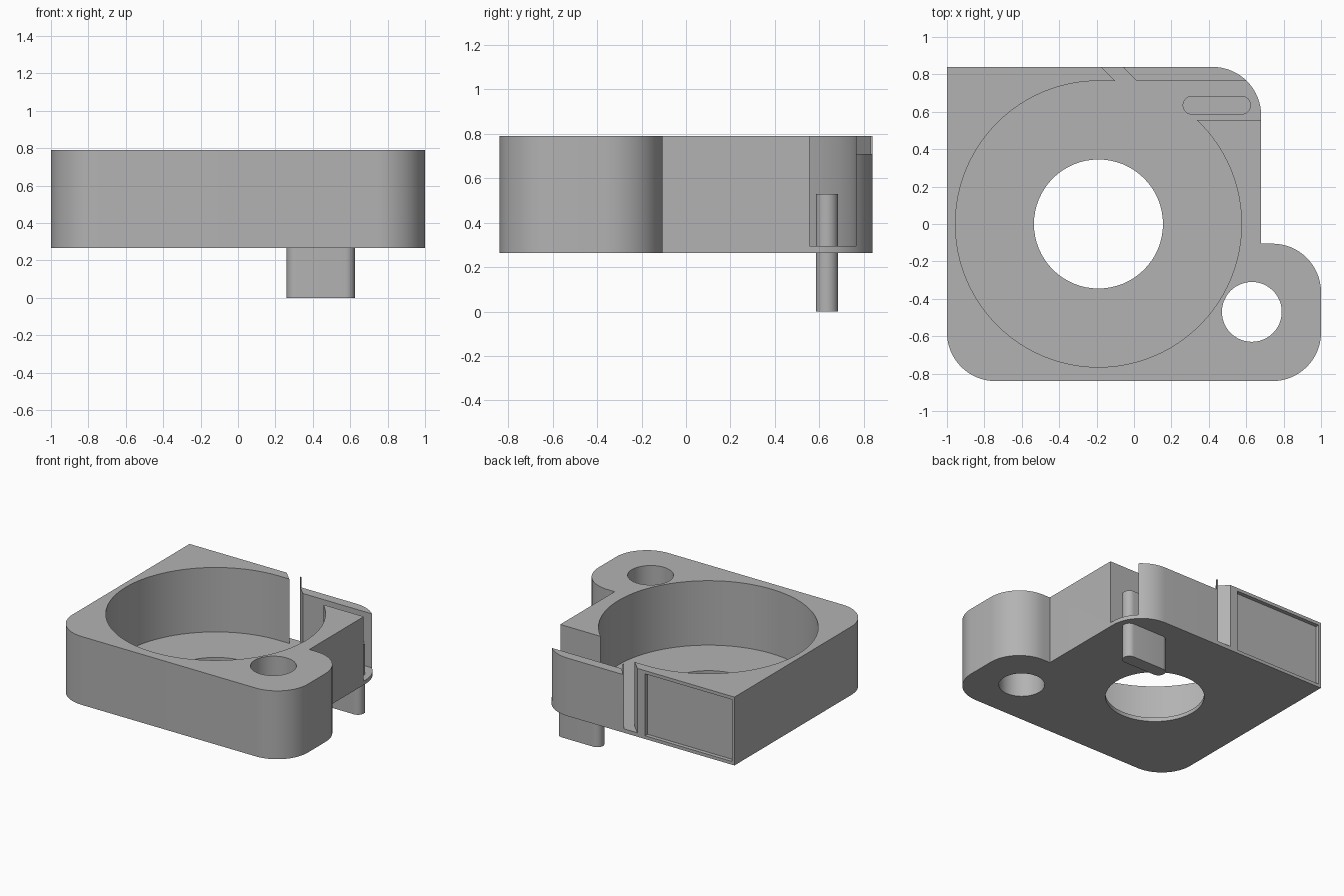
import bpy, bmesh, math

if "Cube" in bpy.data.objects:
    bpy.data.objects.remove(bpy.data.objects["Cube"])

BOTTOM, FLOOR, TOP = 0.265, 0.295, 0.79
ABOVE = TOP + 0.1

grey = bpy.data.materials.new("plain grey")
grey.use_nodes = True
grey.diffuse_color = (0.45, 0.45, 0.45, 1)
grey.node_tree.nodes["Principled BSDF"].inputs["Base Color"].default_value = grey.diffuse_color


def arc(cx, cy, r, start, end, steps=16):
    """Points along an arc, angles in degrees."""
    angles = [math.radians(start + (end - start) * i / steps) for i in range(steps + 1)]
    return [(cx + r * math.cos(a), cy + r * math.sin(a)) for a in angles]


def circle(cx, cy, r, steps):
    return arc(cx, cy, r, 0, 360, steps)[:-1]


def rect(x0, x1, y0, y1):
    return [(x0, y0), (x1, y0), (x1, y1), (x0, y1)]


def prism(name, outline, z0, z1):
    """Solid made by raising a flat outline from z0 to z1."""
    bm = bmesh.new()
    base = bm.faces.new([bm.verts.new((x, y, z0)) for x, y in outline])
    raised = bmesh.ops.extrude_face_region(bm, geom=[base])["geom"]
    verts = [v for v in raised if isinstance(v, bmesh.types.BMVert)]
    bmesh.ops.translate(bm, verts=verts, vec=(0, 0, z1 - z0))
    bmesh.ops.recalc_face_normals(bm, faces=bm.faces)
    mesh = bpy.data.meshes.new(name)
    bm.to_mesh(mesh)
    bm.free()
    mesh.materials.append(grey)
    obj = bpy.data.objects.new(name, mesh)
    bpy.context.collection.objects.link(obj)
    return obj


def activate(obj):
    bpy.ops.object.select_all(action='DESELECT')
    obj.select_set(True)
    bpy.context.view_layer.objects.active = obj


def cut(target, outline, z0, z1):
    """Remove a prism from the target."""
    cutter = prism("cutter", outline, z0, z1)
    cutter.hide_render = True
    activate(target)
    mod = target.modifiers.new("cut", 'BOOLEAN')
    mod.operation = 'DIFFERENCE'
    mod.solver = 'EXACT'
    mod.object = cutter
    bpy.ops.object.modifier_apply(modifier=mod.name)
    bpy.data.objects.remove(cutter)


# Housing: square block with rounded corners and a bolt lobe on the left
R = 0.26
outline = (arc(-1 + R, -0.84 + R, R, 180, 270)
           + arc(1 - R, -0.84 + R, R, 270, 360)
           + arc(1 - R, -0.105 - R, R, 0, 90)
           + [(0.68, -0.105)]
           + arc(0.68 - R, 0.84 - R, R, 0, 90)
           + [(-1, 0.84)])
housing = prism("housing", outline, BOTTOM, TOP)

# Round chamber, floor opening and bolt hole
cut(housing, circle(-0.19, 0, 0.765, 96), FLOOR, ABOVE)
cut(housing, circle(-0.19, 0, 0.345, 64), 0, ABOVE)
cut(housing, circle(0.63, -0.47, 0.16, 48), 0, ABOVE)

# Side channel, slanted slit and lowered thin wall
cut(housing, rect(-0.19, 0.8, 0.555, 0.765), FLOOR, ABOVE)
cut(housing, [(-0.085, 0.75), (0.03, 0.75), (-0.07, 0.85), (-0.185, 0.85)], FLOOR, ABOVE)
cut(housing, rect(-0.05, 0.8, 0.74, 0.9), 0.71, ABOVE)

# Shallow label recess in the back
cut(housing, rect(-0.98, -0.24, 0.81, 0.9), BOTTOM + 0.025, TOP - 0.025)

# Rounded tab passing through the channel floor
tab = prism("tab", arc(0.31, 0.635, 0.05, 90, 270) + arc(0.575, 0.635, 0.05, -90, 90), 0, 0.53)

for obj in (housing, tab):
    activate(obj)
    bpy.ops.object.shade_smooth_by_angle(angle=math.radians(30))
